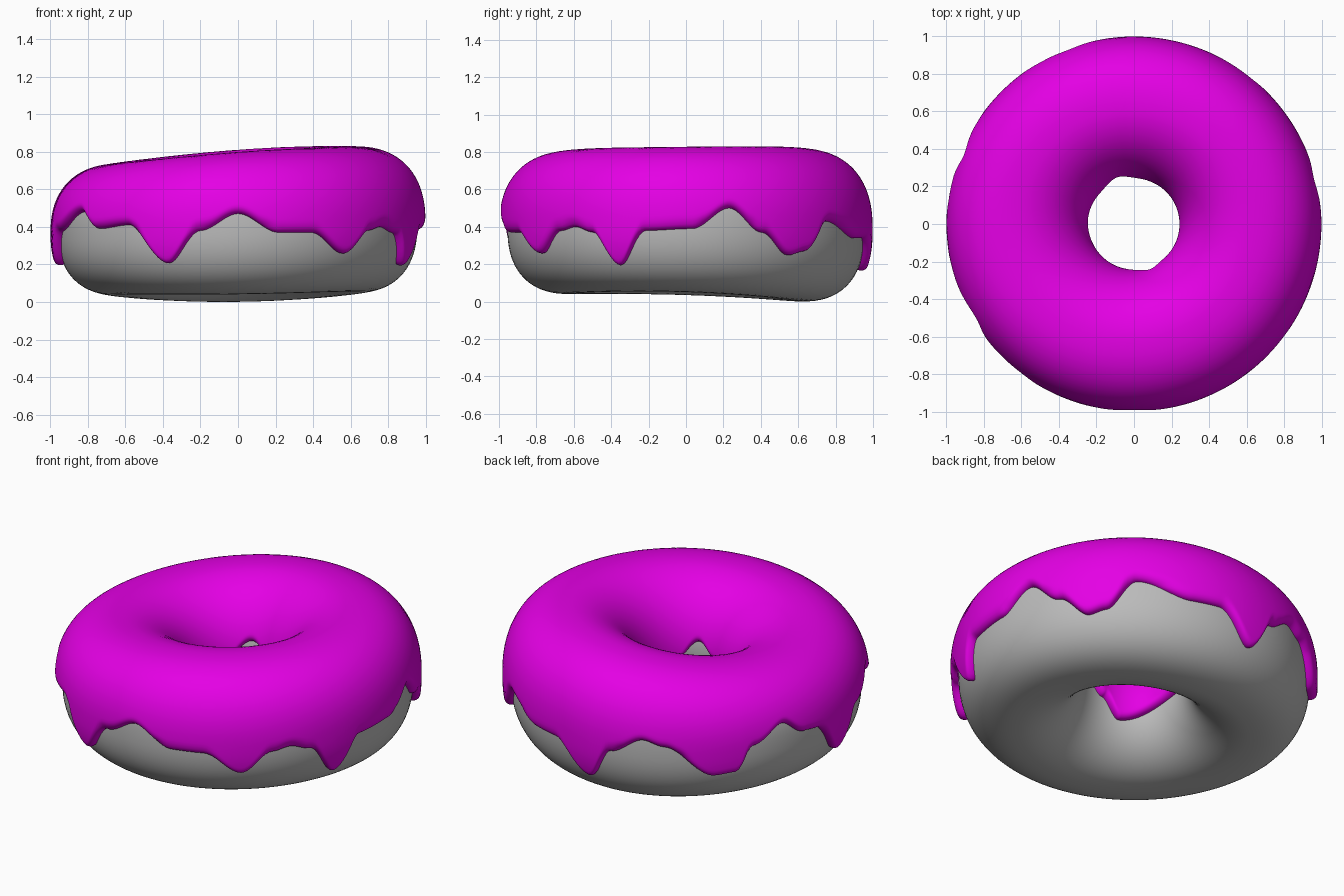
import bpy
import math
from math import sin, cos, pi

cube = bpy.data.objects.get("Cube")
if cube:
    bpy.data.objects.remove(cube, do_unlink=True)

AROUND = 360       # steps round the ring
RING = 0.62        # radius of the ring's centre line
HALF_WIDTH = 0.335
COAT = 0.043       # icing thickness
FULLNESS = 0.83    # below one makes the outer half of the section squarer

# Icing edge as (degrees round the ring, height in hundredths)
OUTER_EDGE = [(-54, 26), (-44, 38), (-38, 40), (-31, 37), (-22, 20), (-13, 38),
              (2, 39), (14, 50), (25, 37), (35, 25), (41, 27), (51, 43),
              (69, 34), (79, 34), (92, 17), (100, 35), (111, 44), (118, 41),
              (134, 24), (141, 25), (147, 39), (158, 48), (166, 40), (172, 39),
              (183, 20), (194, 38), (211, 48), (220, 39), (233, 41), (247, 21),
              (258, 38), (270, 47), (283, 37), (294, 37)]
INNER_EDGE = [(0, 34), (50, 30), (80, 38), (109, 47), (140, 37), (173, 38),
              (246, 28), (268, 39), (290, 47), (318, 36)]


def edge_height(points, degrees):
    """Smoothly blended height of an icing edge, wrapping round the ring."""
    start = points[0][0]
    degrees = (degrees - start) % 360 + start
    wrapped = points + [(start + 360, points[0][1])]
    for (a, low), (b, high) in zip(wrapped, wrapped[1:]):
        if a <= degrees <= b:
            t = (degrees - a) / (b - a)
            return (low + (high - low) * t * t * (3 - 2 * t)) / 100


def section(theta):
    """Centre height and half height of the slightly uneven dough."""
    top = 0.75 + 0.046 * cos(theta) + 0.006 * sin(theta) - 0.011 * cos(2 * theta)
    bottom = 0.032 + 0.008 * cos(theta) - 0.02 * sin(theta) + 0.011 * cos(2 * theta)
    return (top + bottom) / 2, (top - bottom) / 2


def signed_power(value, power):
    return math.copysign(abs(value) ** power, value)


def surface_point(theta, phi, lift):
    """Point on the dough section, raised along the section's normal."""
    centre, half = section(theta)
    power = FULLNESS if cos(phi) > 0 else 1
    nx = signed_power(cos(phi), 2 - power) / HALF_WIDTH
    nz = signed_power(sin(phi), 2 - power) / half
    length = math.hypot(nx, nz)
    radius = RING + HALF_WIDTH * signed_power(cos(phi), power) + lift * nx / length
    height = centre + half * signed_power(sin(phi), power) + lift * nz / length
    return radius * cos(theta), radius * sin(theta), height


def material(name, colour):
    mat = bpy.data.materials.new(name)
    mat.use_nodes = True
    mat.diffuse_color = colour
    shader = mat.node_tree.nodes["Principled BSDF"]
    shader.inputs["Base Color"].default_value = colour
    shader.inputs["Roughness"].default_value = 0.6
    return mat


def ring_object(name, columns, closed, mat):
    """Skin a closed ring of cross-sections with quads."""
    count = len(columns[0])
    verts = [point for column in columns for point in column]
    faces = []
    for i in range(len(columns)):
        here, there = i * count, (i + 1) % len(columns) * count
        for j in range(count if closed else count - 1):
            k = (j + 1) % count
            faces.append((here + j, there + j, there + k, here + k))
    mesh = bpy.data.meshes.new(name)
    mesh.from_pydata(verts, [], faces)
    mesh.materials.append(mat)
    mesh.shade_smooth()
    obj = bpy.data.objects.new(name, mesh)
    bpy.context.collection.objects.link(obj)


def icing_column(theta):
    """Rounded-edge strip of icing from the outer edge over to the hole."""
    centre, half = section(theta)
    degrees = math.degrees(theta)
    outer = (edge_height(OUTER_EDGE, degrees) - centre) / half
    inner = (edge_height(INNER_EDGE, degrees) - centre) / half
    start = math.asin(signed_power(outer, 1 / FULLNESS))
    end = pi - math.asin(inner)
    steps = 56
    column = []
    for k in range(steps + 1):
        u = (1 - cos(pi * k / steps)) / 2
        distance = min(u, 1 - u) * (end - start) * HALF_WIDTH
        ramp = 1 - min(distance / 0.035, 1)
        lift = COAT * math.sqrt(1 - ramp * ramp)
        column.append(surface_point(theta, start + (end - start) * u, lift))
    return column


angles = [2 * pi * i / AROUND for i in range(AROUND)]

# Dough ring
dough = [[surface_point(a, 2 * pi * j / 80, 0) for j in range(80)] for a in angles[::3]]
ring_object("dough", dough, True, material("plain grey", (0.5, 0.5, 0.5, 1)))

# Dripping icing
ring_object("icing", [icing_column(a) for a in angles], False,
            material("magenta icing", (0.78, 0, 0.78, 1)))
